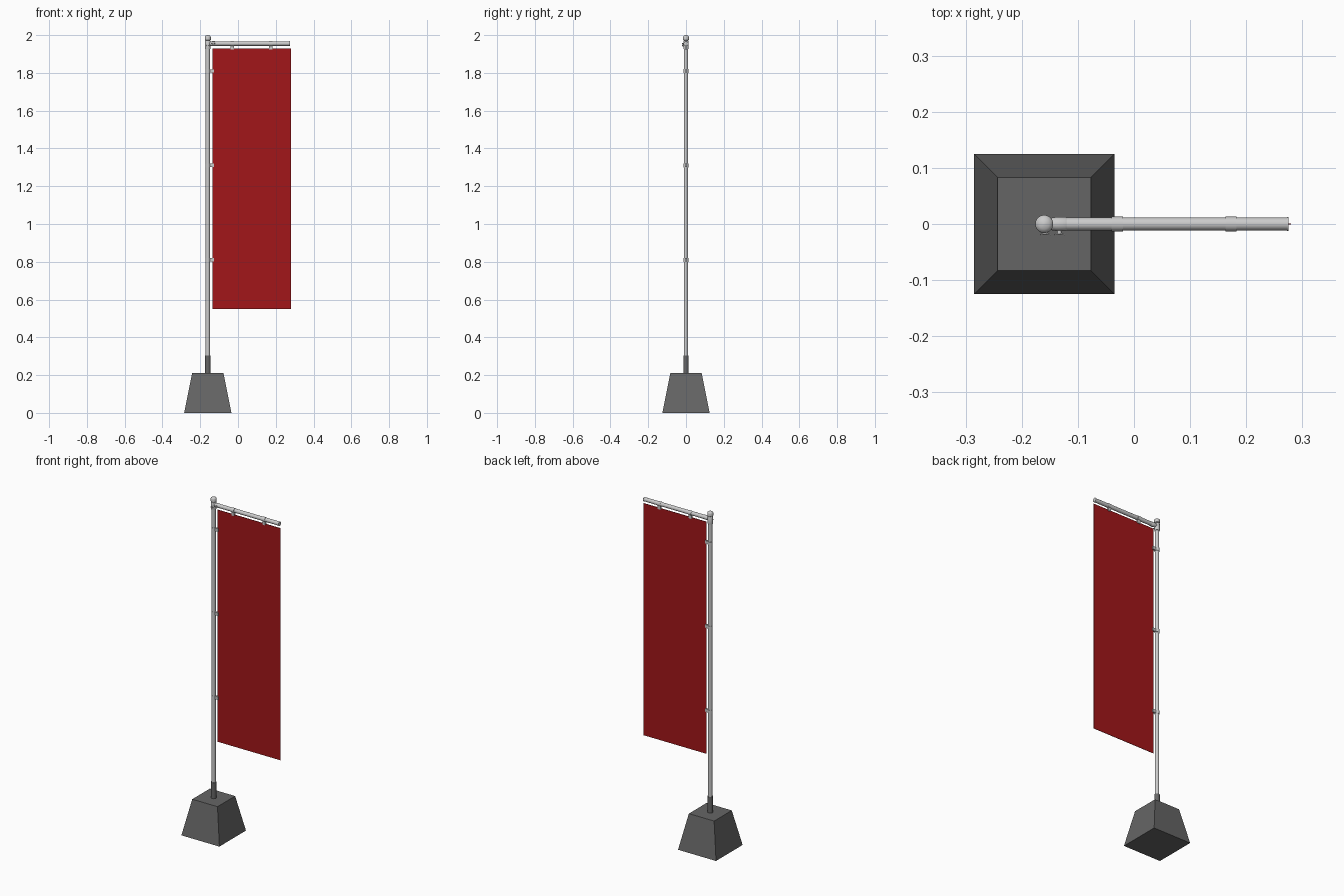
import bpy, bmesh, math
from mathutils import Vector, Matrix

if "Cube" in bpy.data.objects:
    bpy.data.objects.remove(bpy.data.objects["Cube"])

PX = -0.16       # pole axis
BAR_Z = 1.955    # cross bar height
R = 0.0115       # tube radius


def finish(name, bm, smooth=True):
    bmesh.ops.recalc_face_normals(bm, faces=bm.faces)
    me = bpy.data.meshes.new(name)
    bm.to_mesh(me)
    bm.free()
    ob = bpy.data.objects.new(name, me)
    bpy.context.collection.objects.link(ob)
    if smooth:
        bpy.ops.object.select_all(action='DESELECT')
        ob.select_set(True)
        bpy.context.view_layer.objects.active = ob
        bpy.ops.object.shade_smooth_by_angle(angle=math.radians(35))
    return ob


def lathe(name, profile, origin, axis=(0, 0, 1), n=32, closed=False):
    """Revolve (radius, height) points about an axis; closed makes a hollow ring."""
    bm = bmesh.new()
    rot = Vector((0, 0, 1)).rotation_difference(Vector(axis)).to_matrix()
    rings = [[bm.verts.new(Vector(origin) + rot @ Vector((
        r * math.cos(2 * math.pi * i / n), r * math.sin(2 * math.pi * i / n), h)))
        for i in range(n)] for r, h in profile]
    pairs = list(zip(rings, rings[1:]))
    if closed:
        pairs.append((rings[-1], rings[0]))
    for a, b in pairs:
        for i in range(n):
            j = (i + 1) % n
            bm.faces.new((a[i], a[j], b[j], b[i]))
    if not closed:
        bm.faces.new(rings[0])
        bm.faces.new(rings[-1])
    return finish(name, bm)


def box(name, centre, size, tilt=0):
    bm = bmesh.new()
    bmesh.ops.create_cube(bm, size=1, matrix=Matrix.Translation(centre)
                          @ Matrix.Rotation(tilt, 4, 'Z') @ Matrix.Diagonal((*size, 1)))
    return finish(name, bm, False)


def colour(ob, name, rgb):
    mat = bpy.data.materials.get(name) or bpy.data.materials.new(name)
    mat.diffuse_color = (*rgb, 1)
    mat.use_nodes = True
    mat.node_tree.nodes["Principled BSDF"].inputs["Base Color"].default_value = mat.diffuse_color
    ob.data.materials.append(mat)


# Weighted base: square frustum
bm = bmesh.new()
bmesh.ops.create_cone(bm, cap_ends=True, segments=4, radius1=0.125 * math.sqrt(2),
                      radius2=0.083 * math.sqrt(2), depth=0.21,
                      matrix=Matrix.Translation((PX, 0, 0.105)) @ Matrix.Rotation(math.pi / 4, 4, 'Z'))
base = finish("base", bm, False)
colour(base, "dark_grey", (0.13, 0.13, 0.13))

# Socket and pole
socket = lathe("pole_socket", [(0.0145, 0.2), (0.0145, 0.305), (R, 0.305), (R, 0.2)],
               (PX, 0, 0), closed=True)
colour(socket, "dark_grey", (0.13, 0.13, 0.13))
lathe("pole", [(R, 0.2), (R, 1.985)], (PX, 0, 0))

# Top collar and domed cap
lathe("pole_collar", [(R, 1.926), (0.014, 1.926), (0.0145, 1.928), (0.0145, 1.968),
                      (0.0135, 1.970), (R, 1.970)], (PX, 0, 0), closed=True)
lathe("pole_cap", [(0.0135, 1.972), (0.016, 1.974), (0.016, 1.990), (0.0145, 1.994),
                   (0.009, 1.998), (0.002, 2.0)], (PX, 0, 0))

# Cross bar with its sleeve and end plug
lathe("cross_bar", [(R, 0.02), (R, 0.4335)], (PX, 0, BAR_Z), (1, 0, 0))
lathe("bar_sleeve", [(0.009, 0), (0.0125, 0.022), (0.0125, 0.038), (R, 0.04)],
      (PX, 0, BAR_Z), (1, 0, 0))
lathe("bar_end_cap", [(0.0125, 0.4325), (0.0125, 0.435)], (PX, 0, BAR_Z), (1, 0, 0))

# Wing screws on the front of the joint
for x, z in ((PX + 0.002, 1.945), (PX + 0.027, BAR_Z)):
    lathe("wing_screw", [(0.004, 0), (0.004, 0.009), (0.003, 0.010)], (x, -0.009, z), (0, -1, 0), 16)
    for s in (-1, 1):
        box("screw_wing", (x + s * 0.006, -0.018, z), (0.008, 0.002, 0.006), -s * 0.4)

# Banner
banner = box("banner", (0.0725, 0, 1.24), (0.415, 0.002, 1.38))
colour(banner, "red", (0.36, 0.008, 0.01))

# Rings that hold the banner to the pole and to the bar
ring = [(R, -0.01), (0.013, -0.01), (0.013, 0.01), (R, 0.01)]
for z in (0.81, 1.31, 1.81):
    lathe("pole_ring", ring, (PX, 0, z), closed=True)
    box("pole_clip", (-0.1385, 0, z), (0.021, 0.012, 0.018))
for x in (-0.03, 0.173):
    lathe("bar_ring", ring, (x, 0, BAR_Z), (1, 0, 0), closed=True)
    box("bar_clip", (x, 0, BAR_Z - 0.0215), (0.018, 0.012, 0.021))
